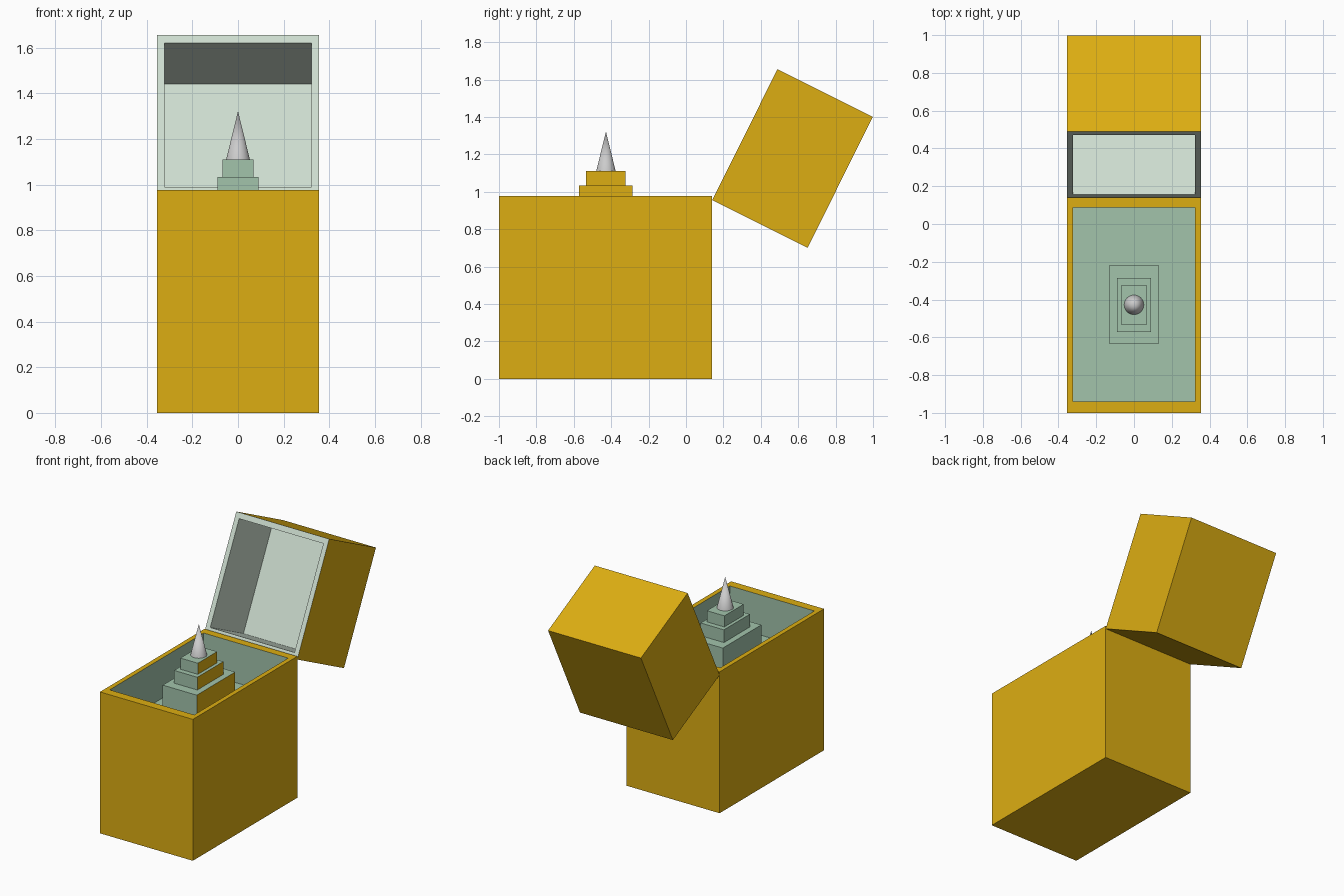
import bpy, bmesh, math

if "Cube" in bpy.data.objects:
    bpy.data.objects.remove(bpy.data.objects["Cube"])


def material(name, color):
    m = bpy.data.materials.new(name)
    m.diffuse_color = (*color, 1)
    m.use_nodes = True
    m.node_tree.nodes["Principled BSDF"].inputs["Base Color"].default_value = m.diffuse_color
    return m


GOLD = material("gold", (0.72, 0.42, 0.006))
GREEN = material("soft_green", (0.36, 0.55, 0.41))
PALE = material("pale_green", (0.61, 0.72, 0.62))


def finish(bm, name, mats):
    mesh = bpy.data.meshes.new(name)
    bm.to_mesh(mesh)
    bm.free()
    for m in mats:
        mesh.materials.append(m)
    ob = bpy.data.objects.new(name, mesh)
    bpy.context.collection.objects.link(ob)
    return ob


def stacked_rings(name, rings, slots, mats):
    """Join rectangles (half width, y0, y1, z); slots colour bottom, each band, last cap."""
    bm = bmesh.new()
    loops = [[bm.verts.new(p) for p in ((-w, a, z), (w, a, z), (w, b, z), (-w, b, z))]
             for w, a, b, z in rings]
    bm.faces.new(loops[0][::-1]).material_index = slots[0]
    for lo, hi, slot in zip(loops, loops[1:], slots[1:]):
        for i in range(4):
            j = (i + 1) % 4
            bm.faces.new((lo[i], lo[j], hi[j], hi[i])).material_index = slot
    bm.faces.new(loops[-1]).material_index = slots[-1]
    return finish(bm, name, mats)


# open box body: gold outside and rim, green cavity
stacked_rings("box_body",
              [(0.355, -1, 0.14, 0), (0.355, -1, 0.14, 0.977),
               (0.323, -0.94, 0.087, 0.977), (0.323, -0.94, 0.087, 0.70)],
              (0, 0, 0, 1, 1), (GOLD, GREEN))

# hollow lid swung back on its hinge, pale rim and inside
lid = stacked_rings("open_lid",
                    [(0.355, 0, 0.782, -0.57), (0.355, 0, 0.782, 0),
                     (0.322, 0.038, 0.744, 0), (0.322, 0.038, 0.744, -0.405)],
                    (0, 0, 1, 1, 1), (GOLD, PALE))
lid.location = (0, 0.14, 0.955)
lid.rotation_euler.x = math.radians(63.5)

# stepped pedestal, green with gold on its right-hand faces
tiers = [("lower_step", 0.13, -0.636, -0.216, 0.70, 0.945),
         ("middle_step", 0.089, -0.571, -0.287, 0.945, 1.033),
         ("upper_step", 0.067, -0.534, -0.323, 1.033, 1.11)]
for name, w, y0, y1, z0, z1 in tiers:
    step = stacked_rings(name, [(w, y0, y1, z0), (w, y0, y1, z1)], (0, 0, 0), (GREEN, GOLD))
    for face in step.data.polygons:
        if face.normal.x > 0.9:
            face.material_index = 1

# grey spike on top
bpy.ops.mesh.primitive_cone_add(vertices=32, radius1=0.052, radius2=0, depth=0.212,
                                location=(0, -0.428, 1.216))
spike = bpy.context.object
spike.name = "spike"
bpy.ops.object.shade_smooth_by_angle(angle=math.radians(30))
